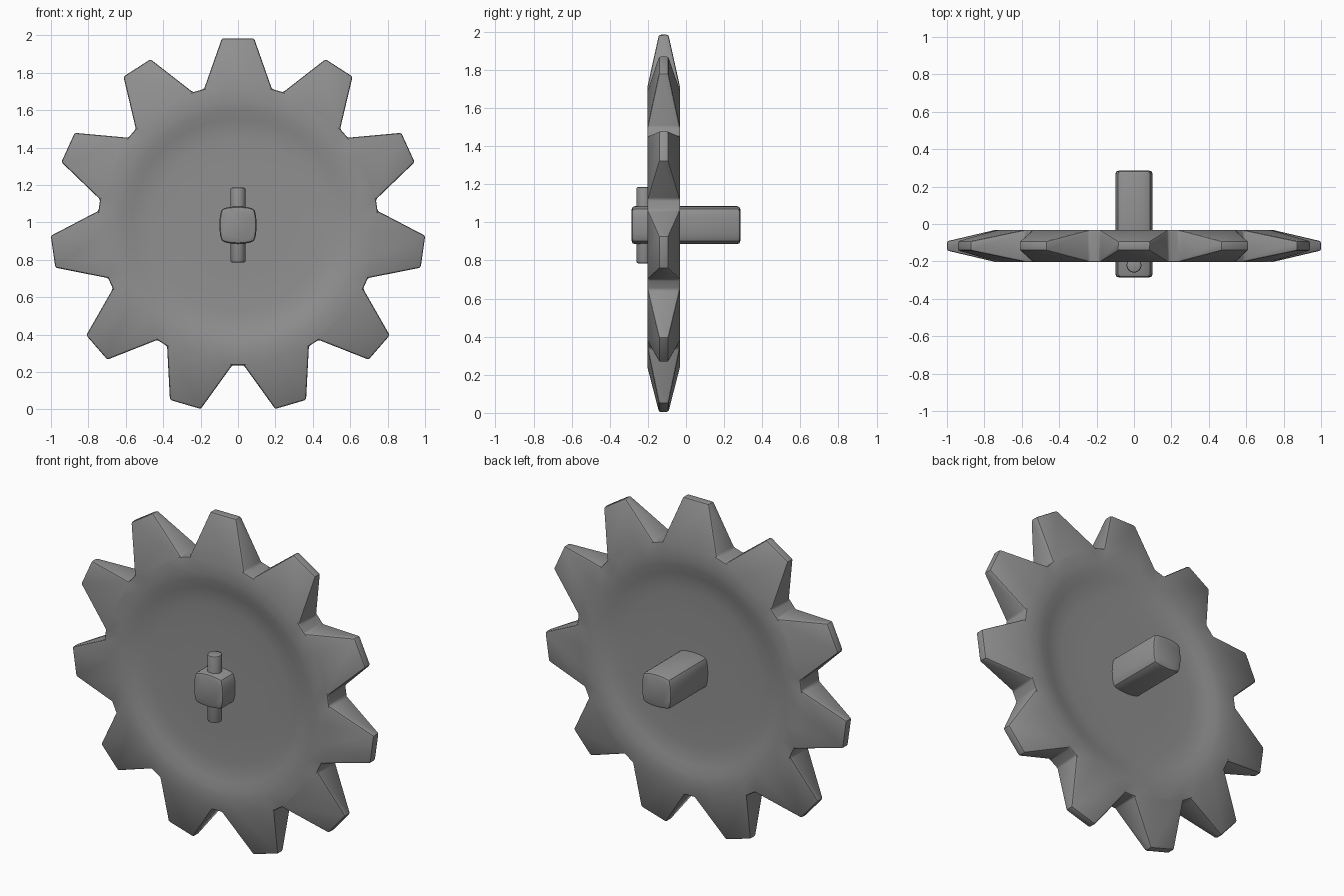
import bpy, bmesh
from math import sin, cos, radians, pi
from mathutils import Vector

cube = bpy.data.objects.get("Cube")
if cube:
    bpy.data.objects.remove(cube, do_unlink=True)

TEETH = 11
CENTRE_Z = 0.985
WHEEL_Y = -0.117

steel = bpy.data.materials.new("grey_steel")
steel.use_nodes = True
colour = (0.28, 0.28, 0.28, 1)
steel.diffuse_color = colour
steel.node_tree.nodes["Principled BSDF"].inputs["Base Color"].default_value = colour


def finish(name, bm, bevel, segments=2, limit=35, sharp=30):
    """Turn a bmesh into a bevelled object with smooth shading and sharp edges."""
    bmesh.ops.recalc_face_normals(bm, faces=bm.faces)
    mesh = bpy.data.meshes.new(name)
    bm.to_mesh(mesh)
    bm.free()
    obj = bpy.data.objects.new(name, mesh)
    bpy.context.collection.objects.link(obj)
    mesh.materials.append(steel)
    bpy.ops.object.select_all(action='DESELECT')
    obj.select_set(True)
    bpy.context.view_layer.objects.active = obj
    mod = obj.modifiers.new("edge_bevel", 'BEVEL')
    mod.width = bevel
    mod.segments = segments
    mod.limit_method = 'ANGLE'
    mod.angle_limit = radians(limit)
    bpy.ops.object.modifier_apply(modifier=mod.name)
    bpy.ops.object.shade_smooth_by_angle(angle=radians(sharp))
    return obj


# Toothed wheel: dished faces, teeth thinning towards their tips
ROOT_R, ROOT_HALF = 0.75, 0.085
TIP_R, TIP_HALF, TIP_WIDTH = 0.999, 0.025, 0.086
ROOT_ANGLES = (-14, -5, 5, 14)
# radius and half thickness of the rings, from rim to middle
DISH = [(0.66, 0.085), (0.62, 0.081), (0.57, 0.068), (0.52, 0.058),
        (0.46, 0.053), (0.3, 0.052), (0.08, 0.052)]


def wheel_point(radius, angle, y):
    return Vector((radius * sin(angle), WHEEL_Y + y, CENTRE_Z + radius * cos(angle)))


bm = bmesh.new()
tooth_angles = [2 * pi * i / TEETH for i in range(TEETH)]
chord = ROOT_R * cos(radians(14))
sides = []
for side in (-1, 1):
    root, tips = [], []
    for t in tooth_angles:
        for a in ROOT_ANGLES:
            root.append(bm.verts.new(wheel_point(chord / cos(radians(a)), t + radians(a),
                                                 side * ROOT_HALF)))
        across = Vector((cos(t), 0, -sin(t)))
        middle = wheel_point(TIP_R, t, side * TIP_HALF)
        tips.append([bm.verts.new(middle + across * s * TIP_WIDTH) for s in (-1, 1)])
    rings = [root]
    for radius, half in DISH:
        rings.append([bm.verts.new(wheel_point(radius, t + radians(a), side * half))
                      for t in tooth_angles for a in ROOT_ANGLES])
    for outer, inner in zip(rings, rings[1:]):
        for i in range(len(outer)):
            j = (i + 1) % len(outer)
            bm.faces.new((outer[i], outer[j], inner[j], inner[i]))
    bm.faces.new(rings[-1])
    outline = []
    for i, (left, right) in enumerate(tips):
        base = root[i * 4:i * 4 + 4]
        bm.faces.new(base + [right, left])
        outline += [base[0], left, right, base[3]]
    sides.append(outline)
front, back = sides
for i in range(len(front)):
    j = (i + 1) % len(front)
    bm.faces.new((front[i], front[j], back[j], back[i]))
finish("toothed_wheel", bm, 0.01)

# Square axle with slightly bulging sides
bm = bmesh.new()
section = []
for quarter in range(4):
    turn = quarter * pi / 2
    for s in (-0.088, -0.045, 0, 0.045):
        out = 0.1 - 0.012 * (s / 0.088) ** 2
        section.append((s * cos(turn) + out * sin(turn), out * cos(turn) - s * sin(turn)))
loops = [[bm.verts.new((x, y, CENTRE_Z + z)) for x, z in section] for y in (-0.285, 0.285)]
for loop in loops:
    bm.faces.new(loop)
for i in range(len(section)):
    j = (i + 1) % len(section)
    bm.faces.new((loops[0][i], loops[0][j], loops[1][j], loops[1][i]))
finish("square_axle", bm, 0.017)

# Locking pin through the front of the axle
bm = bmesh.new()
bmesh.ops.create_cone(bm, cap_ends=True, segments=16, radius1=0.04, radius2=0.04, depth=0.4)
bmesh.ops.translate(bm, verts=bm.verts, vec=(0, -0.22, CENTRE_Z))
finish("locking_pin", bm, 0.008)
